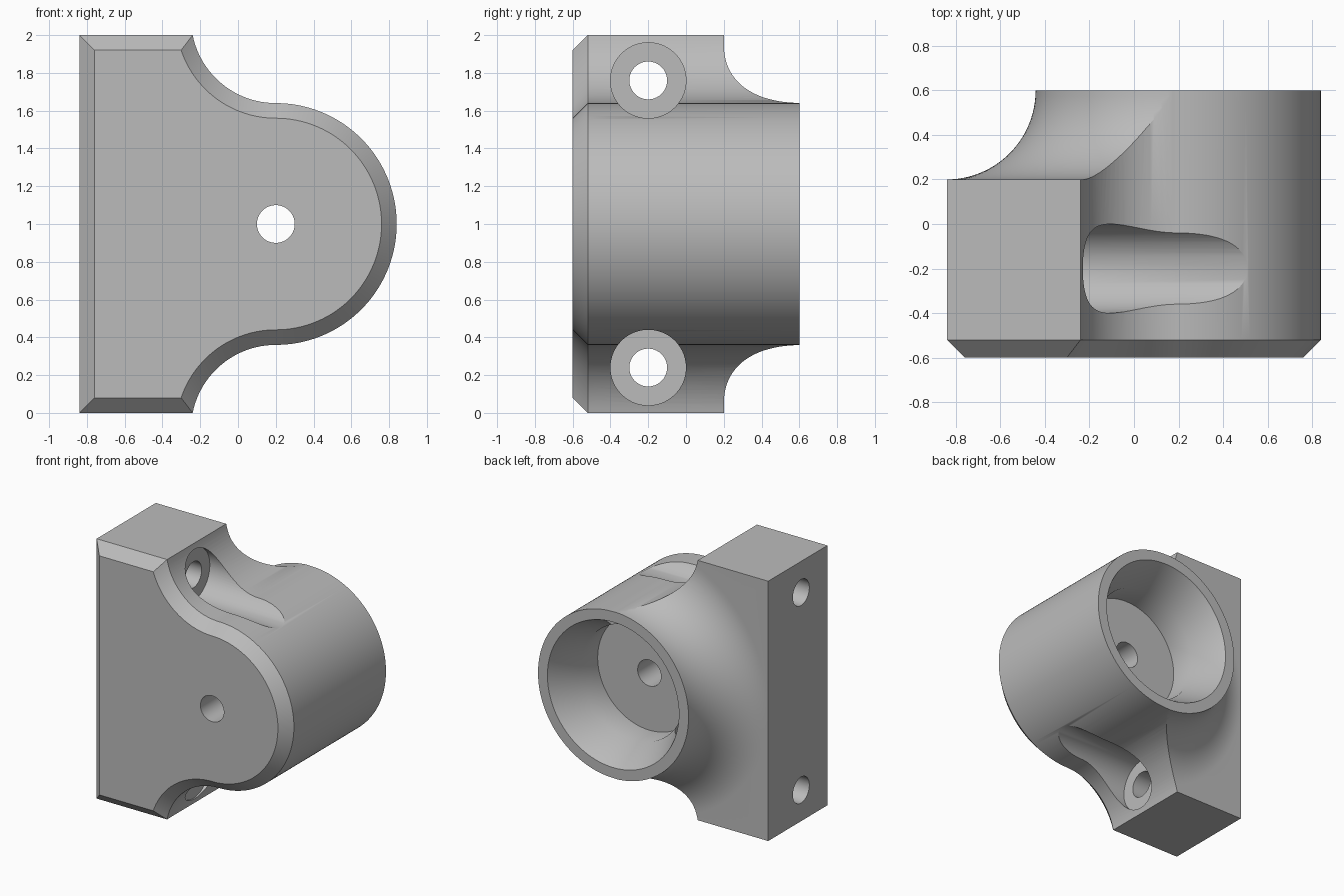
import bpy
import bmesh
from math import sin, cos, pi, sqrt, asin

cube = bpy.data.objects.get("Cube")
if cube:
    bpy.data.objects.remove(cube, do_unlink=True)

AX, AZ = 0.2, 1.0           # barrel axis, running along y
HOLE_Y = -0.2               # bolt holes, running along x

grey = bpy.data.materials.new("plain_grey")
grey.use_nodes = True
tone = (0.5, 0.5, 0.5, 1)
grey.diffuse_color = tone
grey.node_tree.nodes["Principled BSDF"].inputs["Base Color"].default_value = tone


def loft(name, rings):
    """Closed solid through rings with equal point counts."""
    bm = bmesh.new()
    loops = [[bm.verts.new(p) for p in ring] for ring in rings]
    for a, b in zip(loops, loops[1:]):
        for i in range(len(a)):
            j = (i + 1) % len(a)
            bm.faces.new((a[i], a[j], b[j], b[i]))
    bm.faces.new(loops[0])
    bm.faces.new(loops[-1])
    bmesh.ops.recalc_face_normals(bm, faces=bm.faces)
    mesh = bpy.data.meshes.new(name)
    bm.to_mesh(mesh)
    bm.free()
    mesh.materials.append(grey)
    obj = bpy.data.objects.new(name, mesh)
    bpy.context.collection.objects.link(obj)
    return obj


def turned(name, profile, axis="Y", centre=(AX, AZ), n=128):
    """Solid of revolution from (position, radius) pairs."""
    rings = []
    for pos, r in profile:
        ring = []
        for i in range(n):
            a = 2 * pi * (i + 0.5) / n
            u, v = centre[0] + r * cos(a), centre[1] + r * sin(a)
            ring.append((u, pos, v) if axis == "Y" else (pos, u, v))
        rings.append(ring)
    return loft(name, rings)


def outline(y, d):
    """Plate and barrel outline, shrunk by d."""
    barrel, fillet = 0.64 - d, 0.449 + d
    cz, top = 2.089, 2 - d
    start = asin((cz - top) / fillet)
    upper = [(-0.84 + d, top)]
    for i in range(25):                       # concave shoulder
        a = start + (pi / 2 - start) * i / 24
        upper.append((AX - fillet * cos(a), cz - fillet * sin(a)))
    for i in range(1, 48):                    # upper half of the barrel
        a = pi / 2 - pi / 2 * i / 48
        upper.append((AX + barrel * cos(a), AZ + barrel * sin(a)))
    lower = [(x, 2 - z) for x, z in reversed(upper)]
    return [(x, y, z) for x, z in upper + [(AX + barrel, AZ)] + lower]


# Chamfered body
body = loft("bearing_bracket", [outline(-0.6, 0.08), outline(-0.52, 0), outline(0.6, 0)])

# Swept fillet behind the mounting block
sweep = [(-0.8, 2), (0.2, 2)]
for i in range(25):
    a = pi / 2 * i / 24
    sweep.append((0.6 - 0.4 * cos(a), 1.042 - 0.4 * sin(a)))
sweep.append((0.8, 0.642))
cuts = [(turned("rear_fillet_cutter", sweep), "INTERSECT")]

# Rear socket and axle hole
cuts.append((turned("socket_cutter", [(0.16, 0.44), (0.36, 0.44), (0.6, 0.56), (0.7, 0.61)]),
             "DIFFERENCE"))
cuts.append((turned("axle_hole_cutter", [(-0.8, 0.1), (0.3, 0.1)], n=48), "DIFFERENCE"))

# Counterbored bolt holes
for side, z in (("upper", 1.76), ("lower", 0.24)):
    cuts.append((turned(side + "_bolt_cutter",
                        [(-1, 0.1), (-0.24, 0.1), (-0.24, 0.2), (1, 0.2)],
                        "X", (HOLE_Y, z), 64), "DIFFERENCE"))

bpy.ops.object.select_all(action="DESELECT")
body.select_set(True)
bpy.context.view_layer.objects.active = body
for cutter, kind in cuts:
    cutter.hide_render = True
    mod = body.modifiers.new(cutter.name, "BOOLEAN")
    mod.object = cutter
    mod.operation = kind
    mod.solver = "EXACT"
    bpy.ops.object.modifier_apply(modifier=mod.name)
    bpy.data.objects.remove(cutter, do_unlink=True)

bpy.ops.object.shade_smooth_by_angle(angle=pi / 6)
